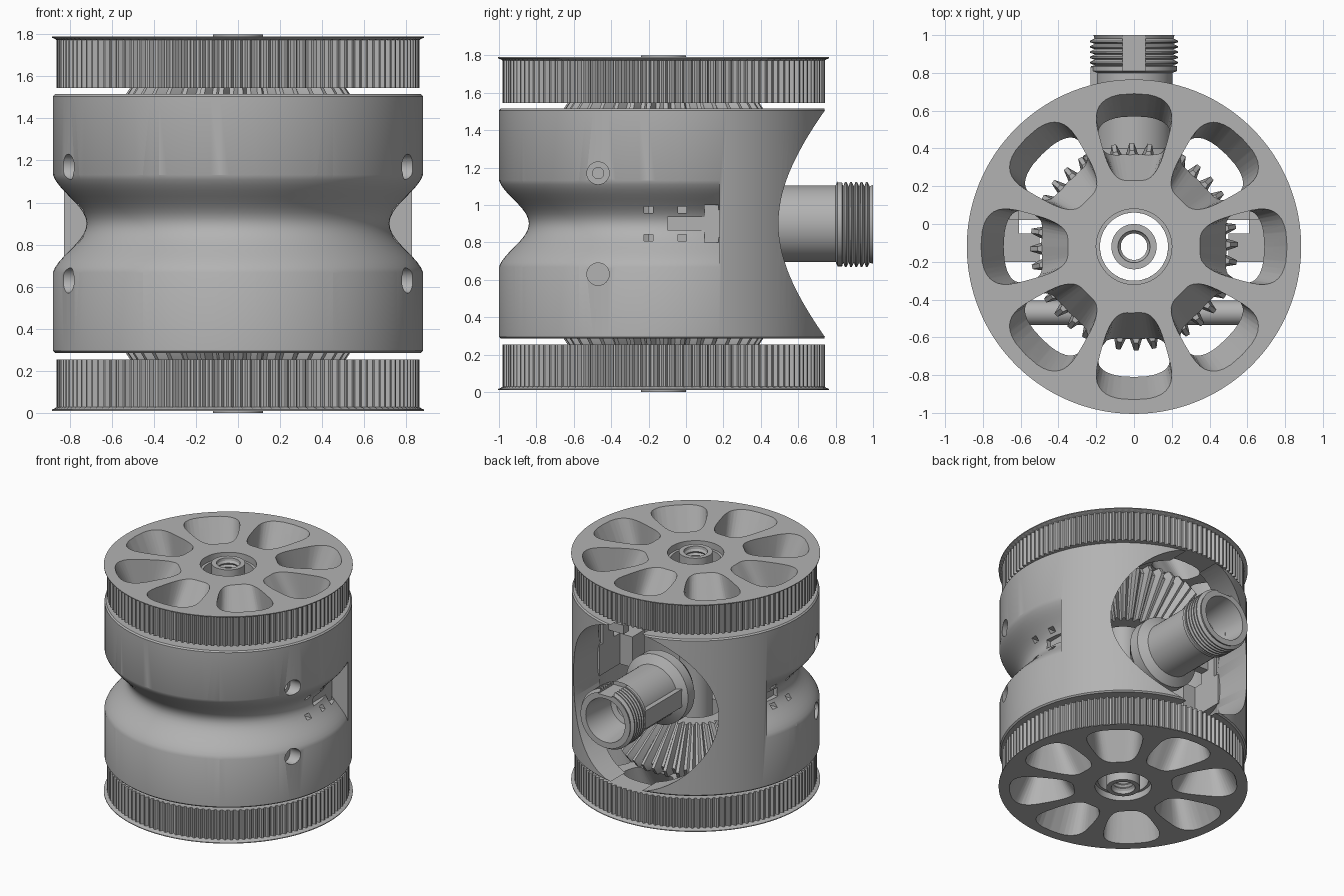
import bpy
import bmesh
import math
from mathutils import Vector, Matrix

old = bpy.data.objects.get("Cube")
if old:
    bpy.data.objects.remove(old, do_unlink=True)

# Every part is placed relative to the crossing of the axle and the spout
CENTRE = Vector((0, -0.12, 0.9))
TO_Y = Matrix.Rotation(-math.pi / 2, 4, 'X')
TO_X = Matrix.Rotation(math.pi / 2, 4, 'Y')

grey = bpy.data.materials.new("machined_grey")
grey.use_nodes = True
grey.diffuse_color = (0.45, 0.45, 0.45, 1)
grey.node_tree.nodes["Principled BSDF"].inputs["Base Color"].default_value = grey.diffuse_color


def make(name, bm, matrix=None):
    if matrix:
        bm.transform(matrix)
    bmesh.ops.recalc_face_normals(bm, faces=bm.faces)
    mesh = bpy.data.meshes.new(name)
    bm.to_mesh(mesh)
    bm.free()
    mesh.materials.append(grey)
    ob = bpy.data.objects.new(name, mesh)
    ob.location = CENTRE
    bpy.context.collection.objects.link(ob)
    return ob


def loft(name, rings, closed=True, matrix=None):
    """Skin rings of equal length; wrap around to the first ring or cap the ends."""
    bm = bmesh.new()
    loops = [[bm.verts.new(p) for p in ring] for ring in rings]
    for a, b in zip(loops, loops[1:] + (loops[:1] if closed else [])):
        for i in range(len(a)):
            j = (i + 1) % len(a)
            bm.faces.new((a[i], a[j], b[j], b[i]))
    if not closed:
        bm.faces.new(loops[0])
        bm.faces.new(loops[-1])
    return make(name, bm, matrix)


def circle(r, z, n=96, root=None):
    """A ring of points, toothed (two tip points, two root points) if root is given."""
    ring = []
    for i in range(n):
        a = 2 * math.pi * i / n
        rad = r if root is None or i % 4 < 2 else root
        ring.append(Vector((rad * math.cos(a), rad * math.sin(a), z)))
    return ring


def lathe(name, profile, n=96, closed=True, matrix=None):
    return loft(name, [circle(r, z, n) for r, z in profile], closed, matrix)


def box(name, x, y, z):
    bm = bmesh.new()
    bmesh.ops.create_cube(bm, size=1)
    spans = (x, y, z)
    size = [s[1] - s[0] for s in spans]
    mid = Vector([(s[0] + s[1]) / 2 for s in spans])
    return make(name, bm, Matrix.Translation(mid) @ Matrix.Diagonal((*size, 1)))


def rod(name, r, x0, x1, y, z):
    """Cylinder lying along x."""
    return lathe(name, [(r, x0), (r, x1)], 32, False, Matrix.Translation((0, y, z)) @ TO_X)


def apply(ob, mod):
    bpy.context.view_layer.objects.active = ob
    bpy.ops.object.modifier_apply(modifier=mod.name)


def boolean(ob, cutter, operation='DIFFERENCE'):
    mod = ob.modifiers.new("cut", 'BOOLEAN')
    mod.operation, mod.object, mod.solver = operation, cutter, 'EXACT'
    apply(ob, mod)
    bpy.data.objects.remove(cutter, do_unlink=True)


def mirror(ob, axis):
    mod = ob.modifiers.new("mirror", 'MIRROR')
    mod.use_axis = [axis == k for k in "xyz"]
    mod.use_mirror_merge = False
    apply(ob, mod)


# Housing: hollow drum with a rounded groove that stops short of the back
body = lathe("housing", [(0.87, -0.615), (0.88, -0.605), (0.88, 0.605),
                         (0.87, 0.615), (0.69, 0.615), (0.69, -0.615)], 128)
steps = [0.26 * i / 10 for i in range(-10, 11)]
groove = lathe("groove_cutter", [(1.1, -0.26)] + [
    (0.885 - 0.0825 * (1 + math.cos(math.pi * z / 0.26)), z) for z in steps] + [(1.1, 0.26)], 128)
boolean(groove, box("groove_limit", (-2, 2), (-2, 0.3), (-1, 1)), 'INTERSECT')
boolean(body, groove)

# Round opening at the back
boolean(body, lathe("opening_cutter", [(0.63, 0.05), (0.63, 1.3)], 96, False, TO_Y))

# Screw holes, clip slots and side windows
for s in (-1, 1):
    for z in (-0.27, 0.27):
        boolean(body, rod("screw_cutter", 0.06, *sorted((s * 0.74, s)), -0.35, z))
    boolean(body, rod("socket_cutter", 0.03, *sorted((s * 0.68, s)), -0.35, 0.27))
    side = sorted((s * 0.58, s))
    boolean(body, box("window_cutter", side, (0.22, 0.295), (-0.1, 0.1)))
    boolean(body, box("slot_cutter", side, (0.02, 0.23), (-0.035, 0.035)))
    for y in (-0.08, 0.1):
        for z in (-0.075, 0.075):
            boolean(body, box("clip_cutter", side, (y - 0.024, y + 0.024), (z - 0.017, z + 0.017)))

# Cross rods and inner brackets
for label, z in (("lower", -0.27), ("upper", 0.27)):
    rod(label + "_cross_rod", 0.065, -0.69, 0.69, -0.35, z)
for name, x, y, z in (("bracket_block", (0.5, 0.69), (-0.08, 0.07), (-0.12, 0.12)),
                      ("bracket_plate", (0.61, 0.69), (0.05, 0.32), (-0.12, 0.12)),
                      ("bracket_arm", (0.48, 0.66), (0.14, 0.21), (0.2, 0.27)),
                      ("bracket_post", (0.61, 0.66), (0.14, 0.28), (0.1, 0.36))):
    mirror(box(name, x, y, z), "x")

# Toothed drive wheels with lip and stepped bore
N = 480
wheel = loft("drive_wheels", [
    circle(0.862, 0.645, N, 0.842), circle(0.862, 0.872, N, 0.842),
    circle(0.87, 0.878, N), circle(0.885, 0.884, N), circle(0.885, 0.89, N),
    circle(0.2, 0.89, N), circle(0.2, 0.84, N), circle(0.18, 0.84, N), circle(0.18, 0.645, N)])


def hole_ring(t, angle, n=40):
    """Rounded wedge outline; t is 0 at the wheel's inner face and 1 at its outer face."""
    mix = lambda a, b: a + (b - a) * t
    inner, outer = mix(0.49, 0.35), mix(0.69, 0.81)
    narrow, wide = mix(0.16, 0.115), mix(0.21, 0.24)
    ring = []
    for i in range(n):
        a = 2 * math.pi * i / n
        c, s = (math.copysign(abs(f(a)) ** 0.6, f(a)) for f in (math.cos, math.sin))
        u = (inner + outer) / 2 + c * (outer - inner) / 2
        b = angle + s * (narrow + (wide - narrow) * (c + 1) / 2) / u
        ring.append(Vector((u * math.cos(b), u * math.sin(b), 0.645 + 0.245 * t)))
    return ring


for k in range(8):
    boolean(wheel, loft("wheel_hole_cutter", [hole_ring(t, k * math.pi / 4) for t in (-0.1, 1.1)], False))
mirror(wheel, "z")

# Bevel gears on the inner faces of the wheels
G = 144
gear = loft("bevel_gears", [
    circle(0.51, 0.65, G, 0.45), circle(0.55, 0.59, G, 0.49),
    circle(0.31, 0.32, G, 0.27), circle(0.18, 0.32, G), circle(0.18, 0.65, G)])
mirror(gear, "z")

# Hollow axle with threaded ends
thread = [(0.07 if i % 2 else 0.082, 0.88 - 0.015 * i) for i in range(10)]
lathe("axle", [(0.12, -0.9), (0.12, 0.9), (0.085, 0.9)] + thread
      + [(r, -z) for r, z in reversed(thread)] + [(0.085, -0.9)], 48)

# Spout with root flange, threaded mouth and bore
ridges = [p for i in range(5) for p in ((0.232, 0.97 + 0.028 * i), (0.232, 0.978 + 0.028 * i),
                                        (0.208, 0.99 + 0.028 * i))]
spout = lathe("spout", [(0.205, 0.32), (0.27, 0.4), (0.27, 0.48), (0.205, 0.52), (0.205, 0.92),
                        (0.228, 0.93), (0.228, 0.955), (0.208, 0.96)] + ridges
              + [(0.215, 1.12), (0.17, 1.12), (0.14, 0.85), (0.1, 0.84), (0.1, 0.32)],
              64, True, TO_Y)
boolean(spout, box("key_cutter", (-0.06, 0.06), (0.93, 1.2), (0.195, 0.3)))
box("spout_rib", (-0.23, -0.15), (0.45, 0.95), (-0.07, 0.07))

# Smooth the round faces, keeping hard edges
bpy.ops.object.select_all(action='DESELECT')
for ob in bpy.context.collection.objects:
    if ob.type == 'MESH' and ob.data.materials and ob.data.materials[0] == grey:
        ob.select_set(True)
        bpy.context.view_layer.objects.active = ob
bpy.ops.object.shade_smooth_by_angle(angle=math.radians(30))
